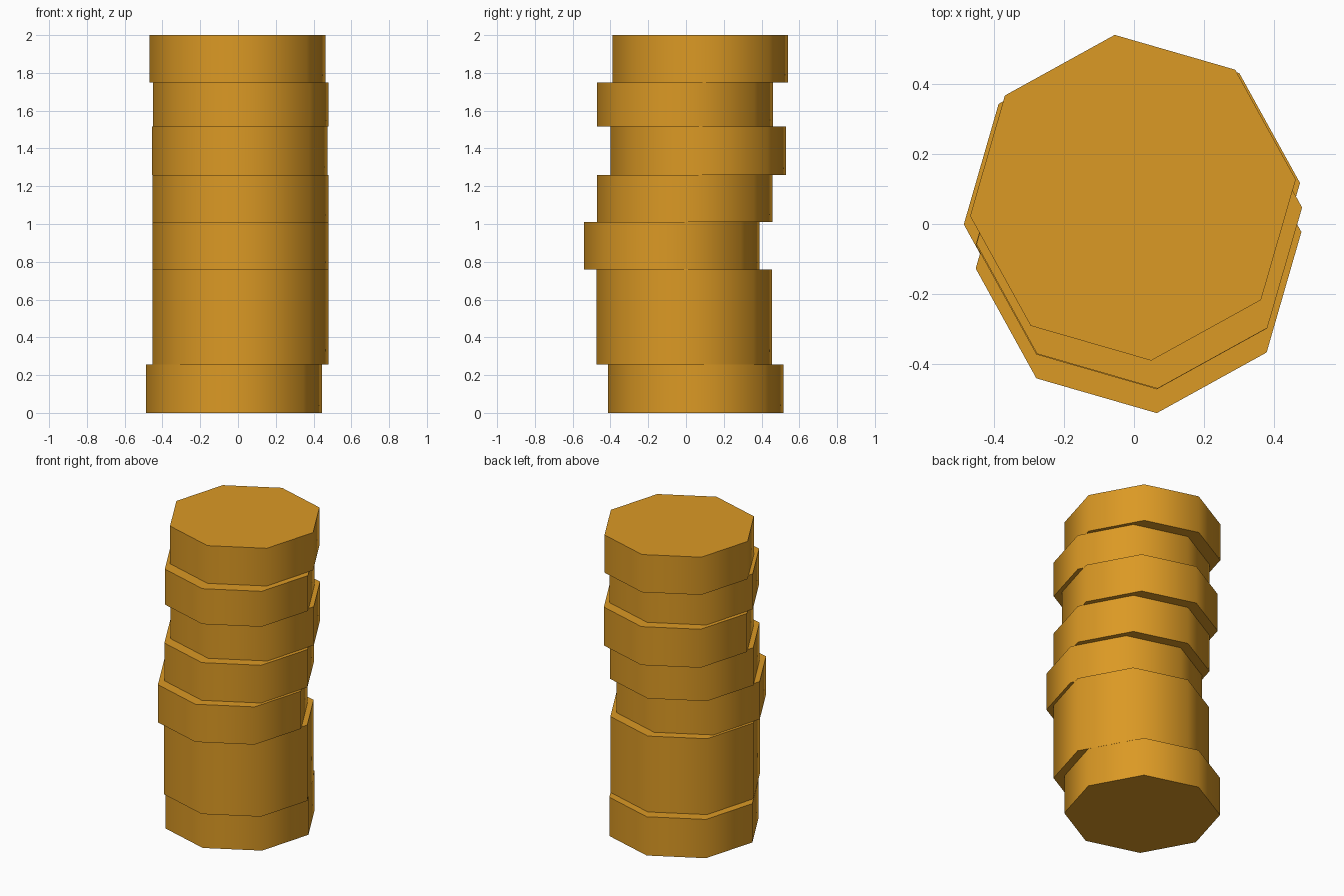
import bpy
from math import radians

cube = bpy.data.objects.get("Cube")
if cube:
    bpy.data.objects.remove(cube, do_unlink=True)

# Gold material
gold = bpy.data.materials.new("gold")
gold.use_nodes = True
color = (0.71, 0.32, 0.018, 1)
gold.diffuse_color = color
gold.node_tree.nodes["Principled BSDF"].inputs["Base Color"].default_value = color

RADIUS = 0.468
TWIST = radians(6.4)


def coin(name, x, y, bottom, top):
    """Eight-sided coin with smooth rim and flat, sharp-edged caps."""
    bpy.ops.mesh.primitive_cylinder_add(
        vertices=8, radius=RADIUS, depth=top - bottom,
        location=(x, y, (top + bottom) / 2), rotation=(0, 0, TWIST))
    obj = bpy.context.object
    obj.name = name
    obj.data.materials.append(gold)
    bpy.ops.object.shade_smooth_by_angle(angle=radians(60))
    return obj


# Untidy stack, from the ground up: x, y, top height
stack = [
    ("bottom_coin", -0.021, 0.051, 0.257),
    ("thick_coin", 0.013, -0.009, 0.76),
    ("front_shifted_coin", 0.013, -0.075, 1.01),
    ("middle_coin", 0.013, -0.007, 1.26),
    ("back_shifted_coin", 0.009, 0.065, 1.515),
    ("upper_coin", 0.015, -0.005, 1.75),
    ("top_coin", -0.003, 0.075, 2.0),
]
bottom = 0
for name, x, y, top in stack:
    coin(name, x, y, bottom, top)
    bottom = top
